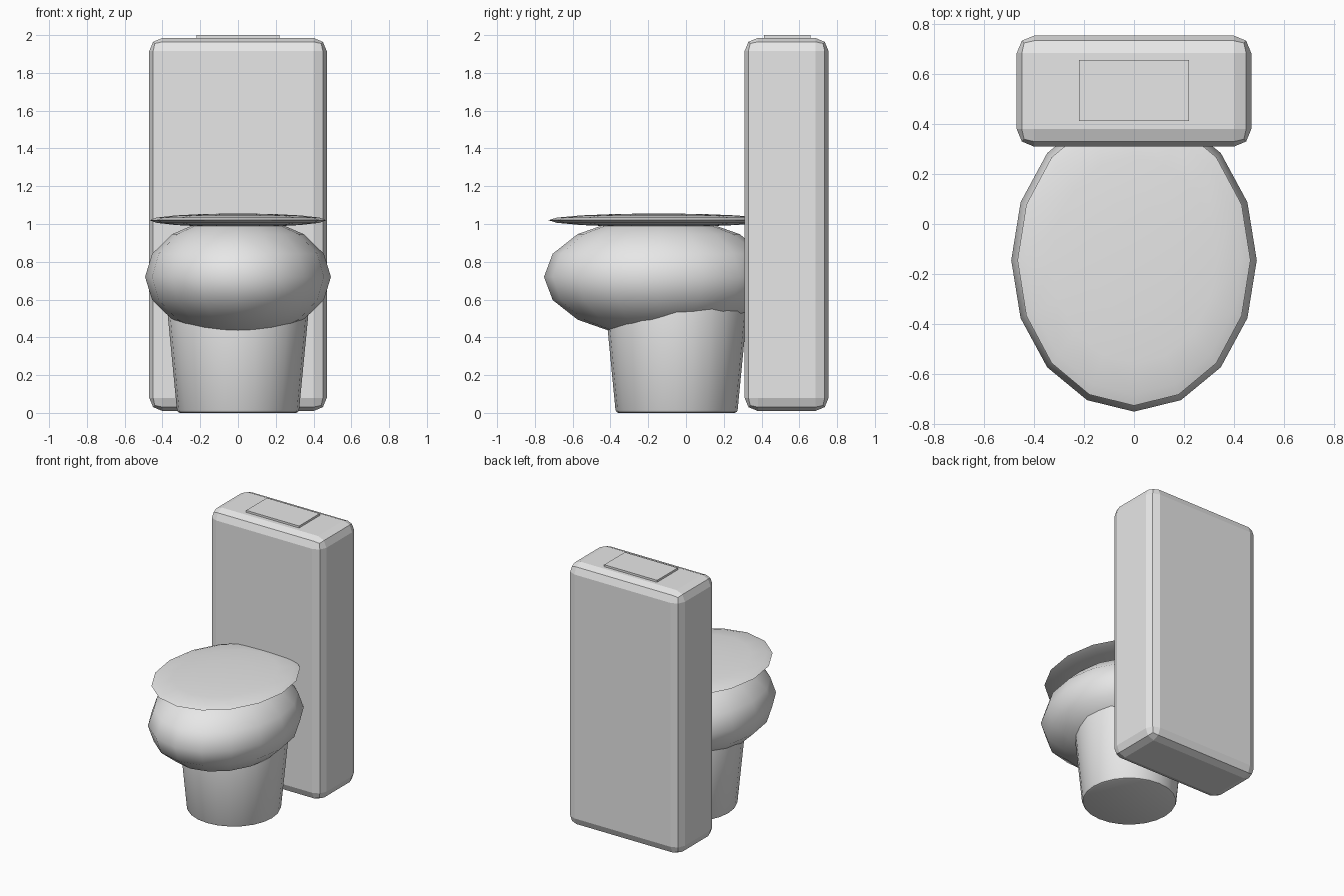
import bpy, math

if "Cube" in bpy.data.objects:
    bpy.data.objects.remove(bpy.data.objects["Cube"])

porcelain = bpy.data.materials.new("porcelain_white")
porcelain.diffuse_color = (0.8, 0.8, 0.8, 1)
porcelain.use_nodes = True
porcelain.node_tree.nodes["Principled BSDF"].inputs["Base Color"].default_value = porcelain.diffuse_color


def finish(name, bevel=0, segments=2, limit=30, smooth=None):
    """Name, colour, bevel and shade the active object."""
    ob = bpy.context.object
    ob.name = name
    bpy.ops.object.transform_apply(location=False, rotation=True, scale=True)
    ob.data.materials.append(porcelain)
    if bevel:
        m = ob.modifiers.new("bevel", 'BEVEL')
        m.width, m.segments = bevel, segments
        m.limit_method, m.angle_limit = 'ANGLE', math.radians(limit)
        bpy.ops.object.modifier_apply(modifier=m.name)
    if smooth:
        bpy.ops.object.shade_smooth_by_angle(angle=math.radians(smooth))
    return ob


def box(name, lo, hi, **kw):
    bpy.ops.mesh.primitive_cube_add(
        size=1, location=[(a + b) / 2 for a, b in zip(lo, hi)])
    bpy.context.object.scale = [b - a for a, b in zip(lo, hi)]
    return finish(name, **kw)


def ellipsoid(name, centre, radii, **kw):
    bpy.ops.mesh.primitive_uv_sphere_add(
        segments=16, ring_count=8, radius=1, location=centre)
    bpy.context.object.scale = radii
    return finish(name, **kw)


# tall cistern with chamfered edges, and the flush plate on top
box("tank", (-0.47, 0.31, 0.01), (0.47, 0.755, 1.985), bevel=0.07)
box("flush_plate", (-0.22, 0.412, 1.97), (0.22, 0.658, 2.0))

# bowl and flat lid
ellipsoid("bowl", (0, -0.145, 0.72), (0.492, 0.607, 0.32), smooth=60)
ellipsoid("lid", (0, -0.145, 1.02), (0.467, 0.583, 0.036), smooth=40)

# tapered pedestal with a softened foot
bpy.ops.mesh.primitive_cone_add(vertices=24, radius1=0.322, radius2=0.385,
                                depth=0.65, location=(0, -0.05, 0.325))
finish("pedestal", bevel=0.015, smooth=40)
